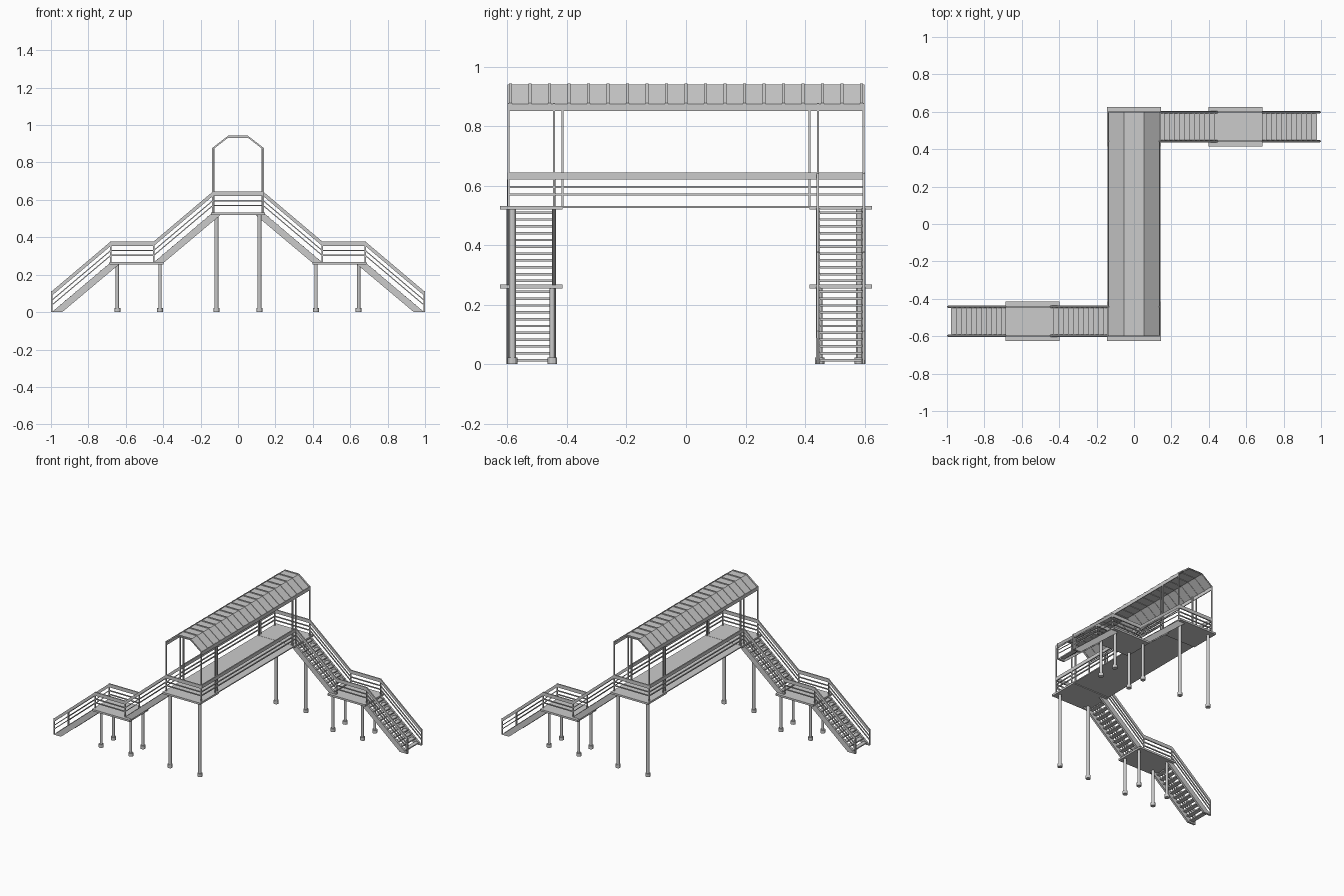
import bpy, bmesh, math
from mathutils import Vector, Matrix

cube = bpy.data.objects.get("Cube")
if cube:
    bpy.data.objects.remove(cube, do_unlink=True)

grey = bpy.data.materials.new("painted steel grey")
grey.use_nodes = True
colour = (0.6, 0.6, 0.6, 1)
grey.diffuse_color = colour
grey.node_tree.nodes["Principled BSDF"].inputs["Base Color"].default_value = colour

parts = {}


def part(name):
    return parts.setdefault(name, bmesh.new())


def prism(name, points, push):
    """Flat polygon extruded along a vector."""
    bm = part(name)
    push = Vector(push)
    near = [bm.verts.new(p) for p in points]
    far = [bm.verts.new(Vector(p) + push) for p in points]
    bm.faces.new(near)
    bm.faces.new(far[::-1])
    for i in range(len(near)):
        j = (i + 1) % len(near)
        bm.faces.new((near[i], far[i], far[j], near[j]))


def box(name, x0, x1, y0, y1, z0, z1):
    prism(name, [(x0, y0, z0), (x1, y0, z0), (x1, y1, z0), (x0, y1, z0)], (0, 0, z1 - z0))


def plank(name, a, b, low, high, thick):
    """Bar from a to b, spanning low..high above that line."""
    a, b = Vector(a), Vector(b)
    side = Vector((a.y - b.y, b.x - a.x, 0)).normalized() * thick
    up = Vector((0, 0, 1))
    corners = [a + up * low, b + up * low, b + up * high, a + up * high]
    prism(name, [c - side / 2 for c in corners], side)


def railing(a, b):
    """Wide top band with two thin rails below."""
    plank("railing_bands", a, b, 0.088, 0.112, 0.008)
    for h in (0.034, 0.06):
        plank("railing_rails", a, b, h, h + 0.007, 0.006)


def post(name, x, y, z0, z1, w=0.007, d=0.007):
    box(name, x - w / 2, x + w / 2, y - d / 2, y + d / 2, z0, z1)


def leg(x, y, top, radius):
    for name, r, z0, z1 in (("support_legs", radius, 0, top), ("leg_bases", 0.016, 0, 0.022)):
        bmesh.ops.create_cone(part(name), cap_ends=True, segments=12, radius1=r, radius2=r,
                              depth=z1 - z0, matrix=Matrix.Translation((x, y, (z0 + z1) / 2)))


OUT, INN = -0.597, -0.443      # stair sides
DECK, MID = 0.532, 0.266       # walking levels
EDGE = 0.135                   # deck railing line
STEPS = 11

# Flights of open stairs
for x0, z0, x1, z1 in ((-0.995, 0, -0.68, MID), (-0.45, MID, -EDGE, DECK)):
    slope = (z1 - z0) / (x1 - x0)
    for y in (OUT, INN):
        prism("stair_stringers", [(x0, y - 0.007, z0), (x0 + 0.055, y - 0.007, z0),
                                  (x1 + 0.045, y - 0.007, z1 - 0.01), (x1, y - 0.007, z1)],
              (0, 0.014, 0))
        railing((x0, y, z0), (x1, y, z1))
        post("railing_posts", x0, y, z0, z0 + 0.112)
        post("railing_posts", x1, y, z1, z1 + 0.112)
    run = (x1 - x0) / (STEPS + 0.6)
    for i in range(STEPS):
        x = x0 + run * (i + 0.6)
        z = z0 + run * slope * (i + 0.6)
        box("stair_treads", x, x + run * 1.05, OUT, INN, z - 0.004, z + 0.004)

# Landing with railings and legs
box("landing_plates", -0.687, -0.398, -0.625, -0.415, MID - 0.011, MID + 0.002)
for y in (OUT, INN):
    railing((-0.68, y, MID), (-0.45, y, MID))
for x in (-0.645, -0.417):
    for y in (-0.583, -0.449):
        leg(x, y, MID - 0.005, 0.009)

# Bridge end plate, end railing and legs
box("bridge_end_plates", -0.145, 0.145, -0.625, -0.415, DECK - 0.013, DECK)
railing((-EDGE, OUT, DECK), (EDGE, OUT, DECK))
railing((EDGE, OUT, DECK), (EDGE, -INN, DECK))
for x in (-0.115, 0.115):
    leg(x, -0.583, DECK - 0.005, 0.011)

# Roof posts on both sides
for x in (-EDGE, EDGE):
    post("roof_posts", x, OUT, DECK, 0.876)
    post("roof_posts", x, INN, DECK, 0.876)
    post("roof_posts", x * 0.96, -0.415, DECK, 0.876, 0.008, 0.008)

# Repeat this half on the opposite side
for bm in parts.values():
    copy = bmesh.ops.duplicate(bm, geom=bm.verts[:] + bm.edges[:] + bm.faces[:])
    half = [g for g in copy["geom"] if isinstance(g, bmesh.types.BMVert)]
    bmesh.ops.rotate(bm, verts=half, cent=(0, 0, 0), matrix=Matrix.Rotation(math.pi, 3, 'Z'))

# Bridge deck
box("bridge_deck", -0.142, 0.142, -0.416, 0.416, DECK - 0.008, DECK - 0.001)


# Folded roof sheet with raised ribs and eave strips
def roof_band(name, y0, y1, above, below):
    fold = [(-0.137, 0.874), (-0.053, 0.939), (0.053, 0.939), (0.137, 0.874)]
    for (xa, za), (xb, zb) in zip(fold, fold[1:]):
        prism(name, [(xa, y0, za + above), (xb, y0, zb + above),
                     (xb, y0, zb - below), (xa, y0, za - below)], (0, y1 - y0, 0))


roof_band("roof_sheet", -0.6, 0.6, 0, 0.004)
for i in range(19):
    y = -0.59 + i * 1.18 / 18
    roof_band("roof_ribs", y - 0.005, y + 0.005, 0.004, 0.007)
for s in (-1, 1):
    plank("roof_eaves", (s * EDGE, -0.6, 0.85), (s * EDGE, 0.6, 0.85), 0, 0.025, 0.005)

# Turn each part into an object
for name, bm in parts.items():
    bmesh.ops.recalc_face_normals(bm, faces=bm.faces)
    mesh = bpy.data.meshes.new(name)
    bm.to_mesh(mesh)
    bm.free()
    mesh.materials.append(grey)
    bpy.context.collection.objects.link(bpy.data.objects.new(name, mesh))
